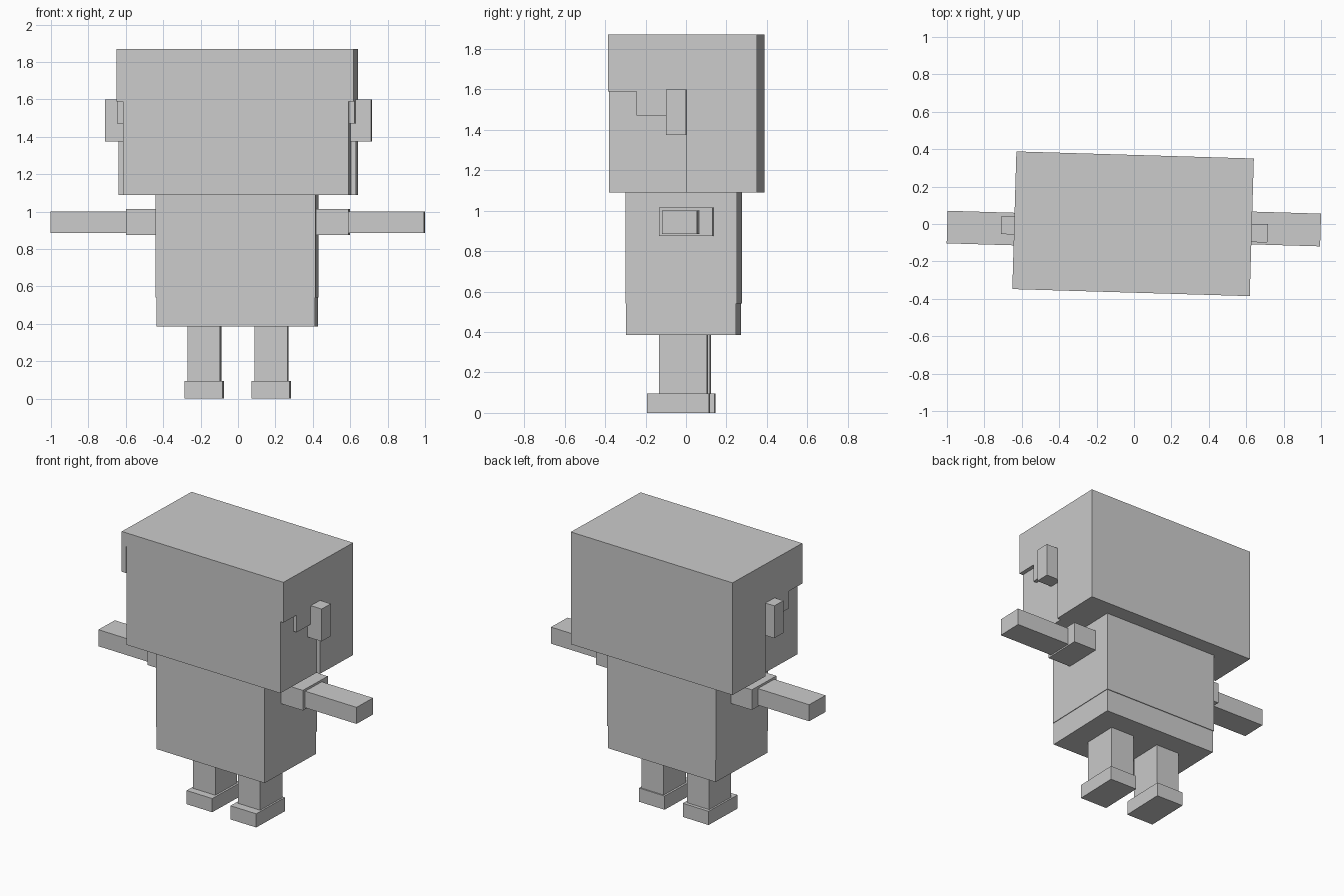
import bpy, bmesh, math
from mathutils import Matrix

if "Cube" in bpy.data.objects:
    bpy.data.objects.remove(bpy.data.objects["Cube"])

TURN = Matrix.Rotation(math.radians(-1.7), 4, 'Z')  # whole figure is turned slightly
grey = bpy.data.materials.new("light_grey")
grey.diffuse_color = (0.6, 0.6, 0.6, 1)
grey.use_nodes = True
grey.node_tree.nodes["Principled BSDF"].inputs["Base Color"].default_value = grey.diffuse_color


def finish(name, bm):
    bmesh.ops.recalc_face_normals(bm, faces=bm.faces)
    bm.transform(TURN)
    mesh = bpy.data.meshes.new(name)
    bm.to_mesh(mesh)
    bm.free()
    mesh.materials.append(grey)
    bpy.context.collection.objects.link(bpy.data.objects.new(name, mesh))


def box(name, x, y, z):
    bm = bmesh.new()
    bmesh.ops.create_cube(bm, size=1)
    for v in bm.verts:
        v.co = [(a + b) / 2 + c * (b - a) for (a, b), c in zip((x, y, z), v.co)]
    finish(name, bm)


def side_panel(name, profile, x0, x1):
    bm = bmesh.new()
    face = bm.faces.new([bm.verts.new((x0, y, z)) for y, z in profile])
    out = bmesh.ops.extrude_face_region(bm, geom=[face])
    for v in out["geom"]:
        if isinstance(v, bmesh.types.BMVert):
            v.co.x = x1
    finish(name, bm)


# Head with hair: crown, back and stepped side panels around the face block
box("face", (-0.605, 0.603), (-0.363, 0.1), (1.09, 1.85))
box("hair_crown", (-0.64, 0.63), (-0.367, 0.369), (1.775, 1.87))
box("hair_back", (-0.64, 0.63), (0.018, 0.369), (1.09, 1.775))
hair_side = [(-0.367, 1.775), (-0.367, 1.59), (-0.226, 1.59), (-0.226, 1.47),
             (-0.08, 1.47), (-0.08, 1.59), (0.018, 1.59), (0.018, 1.775)]
side_panel("hair_side_left", hair_side, -0.64, -0.605)
side_panel("hair_side_right", hair_side, 0.603, 0.63)
box("ear_left", (-0.71, -0.6), (-0.075, 0.022), (1.375, 1.6))
box("ear_right", (0.6, 0.715), (-0.078, 0.02), (1.375, 1.6))

# Torso: shirt over slightly narrower trousers
box("shirt", (-0.432, 0.424), (-0.287, 0.265), (0.54, 1.09))
box("trousers", (-0.427, 0.42), (-0.284, 0.26), (0.385, 0.54))

# Arms, legs and feet; y offsets differ a little per side
for side, s, arm_y, sleeve_y, leg_y, foot_y in (
        ("left", -1, (-0.133, 0.041), (-0.155, 0.105), (-0.116, 0.115), (-0.167, 0.138)),
        ("right", 1, (-0.09, 0.085), (-0.115, 0.148), (-0.126, 0.112), (-0.184, 0.121))):
    def span(a, b):
        return tuple(sorted((s * a, s * b)))
    box("sleeve_" + side, span(0.4, 0.595), sleeve_y, (0.875, 1.015))
    box("arm_" + side, span(0.55, 0.998), arm_y, (0.885, 1.0))
    box("leg_" + side, span(0.092, 0.268), leg_y, (0.05, 0.4))
    box("foot_" + side, span(0.078, 0.28), foot_y, (0, 0.095))
